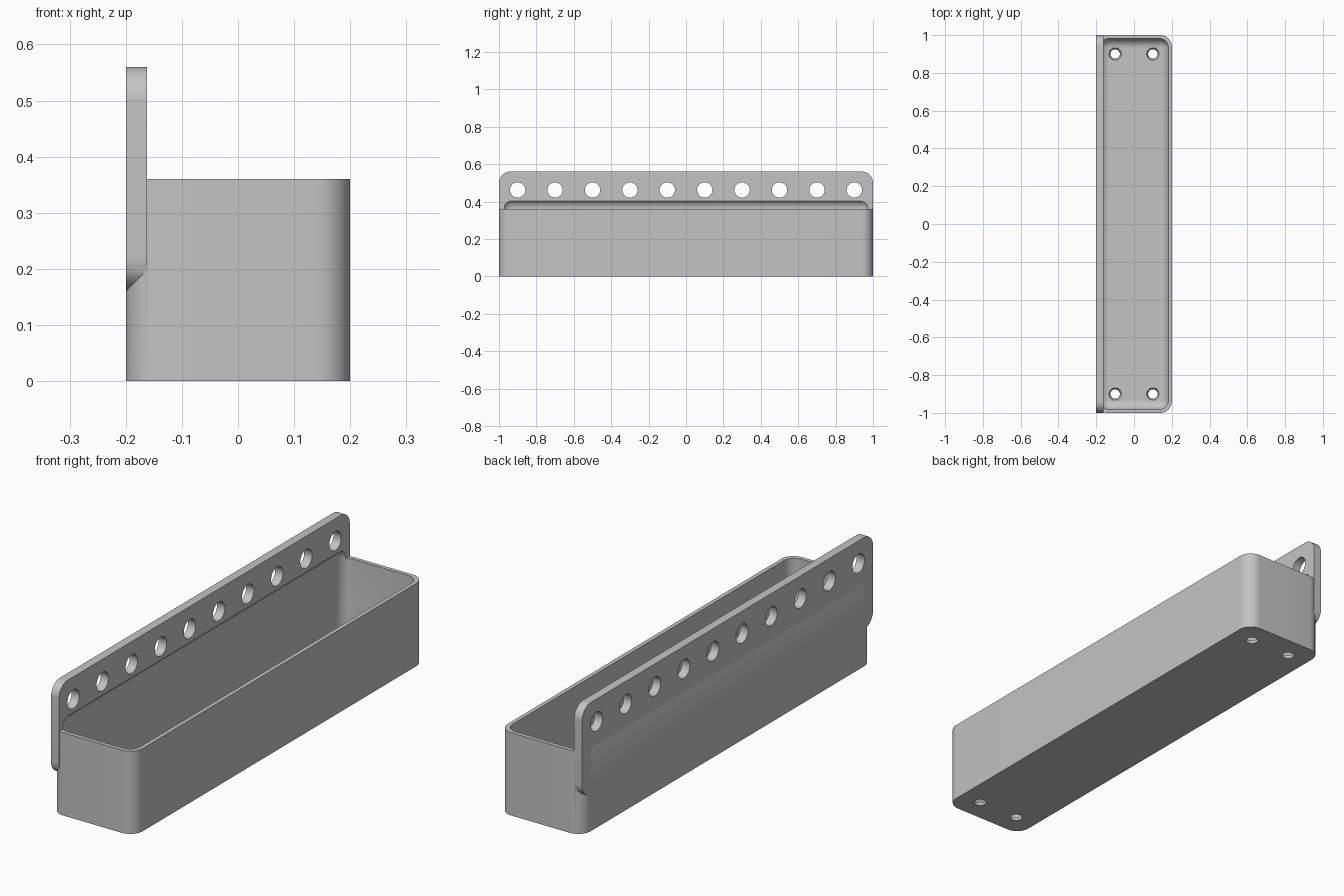
import bpy, bmesh, math
from mathutils import Matrix, Vector

default = bpy.data.objects.get("Cube")
if default:
    bpy.data.objects.remove(default, do_unlink=True)

GREY = (0.55, 0.55, 0.55, 1.0)
mat = bpy.data.materials.new("plain grey")
mat.use_nodes = True
mat.diffuse_color = GREY
mat.node_tree.nodes["Principled BSDF"].inputs["Base Color"].default_value = GREY


def finish(name, bm):
    bmesh.ops.recalc_face_normals(bm, faces=bm.faces)
    mesh = bpy.data.meshes.new(name)
    bm.to_mesh(mesh)
    bm.free()
    mesh.materials.append(mat)
    obj = bpy.data.objects.new(name, mesh)
    bpy.context.collection.objects.link(obj)
    return obj


def rounded_box(name, low, high, radius, axis=None, segments=12):
    """Box with its edges along one axis rounded, or all edges if axis is None."""
    low, high = Vector(low), Vector(high)
    bm = bmesh.new()
    bmesh.ops.create_cube(bm, size=1)
    bmesh.ops.scale(bm, vec=high - low, verts=bm.verts)
    bmesh.ops.translate(bm, vec=(low + high) / 2, verts=bm.verts)
    edges = []
    for e in bm.edges:
        span = e.verts[0].co - e.verts[1].co
        if axis is None or abs(span[axis]) > 1e-4:
            edges.append(e)
    bmesh.ops.bevel(bm, geom=edges, offset=radius, offset_type='OFFSET',
                    segments=segments, profile=0.5, affect='EDGES')
    return finish(name, bm)


def drill(bm, centre, r_low, r_high, depth, rotation=Matrix()):
    bmesh.ops.create_cone(bm, cap_ends=True, segments=32, radius1=r_low,
                          radius2=r_high, depth=depth,
                          matrix=Matrix.Translation(centre) @ rotation)


def combine(target, tool, operation):
    mod = target.modifiers.new(operation.lower(), 'BOOLEAN')
    mod.operation = operation
    mod.solver = 'EXACT'
    mod.object = tool
    bpy.context.view_layer.objects.active = target
    bpy.ops.object.modifier_apply(modifier=mod.name)
    bpy.data.objects.remove(tool, do_unlink=True)


# Tray body with rounded upright corners, joined to the mounting plate
tray = rounded_box("tray", (-0.2, -1, 0), (0.2, 1, 0.36), 0.06, axis=2)
plate = rounded_box("mounting_plate", (-0.2, -1, 0.16), (-0.162, 1, 0.56), 0.06, axis=0)
combine(tray, plate, 'UNION')

# Softly rounded hollow, reaching a little up the plate
hollow = rounded_box("hollow_cutter", (-0.182, -0.982, 0.02), (0.182, 0.982, 0.413), 0.05)
combine(tray, hollow, 'DIFFERENCE')

# Row of mounting holes through the plate
bm = bmesh.new()
for i in range(10):
    drill(bm, (-0.18, -0.9 + 0.2 * i, 0.462), 0.041, 0.041, 0.2,
          Matrix.Rotation(math.pi / 2, 4, 'Y'))
combine(tray, finish("mounting_hole_cutter", bm), 'DIFFERENCE')

# Tapered drain holes in the floor corners
bm = bmesh.new()
for x in (-0.1, 0.1):
    for y in (-0.9, 0.9):
        drill(bm, (x, y, 0.01), 0.021, 0.037, 0.04)
combine(tray, finish("drain_hole_cutter", bm), 'DIFFERENCE')

# Smooth the rounded parts and keep the crisp edges
bpy.ops.object.select_all(action='DESELECT')
tray.select_set(True)
bpy.context.view_layer.objects.active = tray
bpy.ops.object.shade_smooth_by_angle(angle=math.radians(30))
